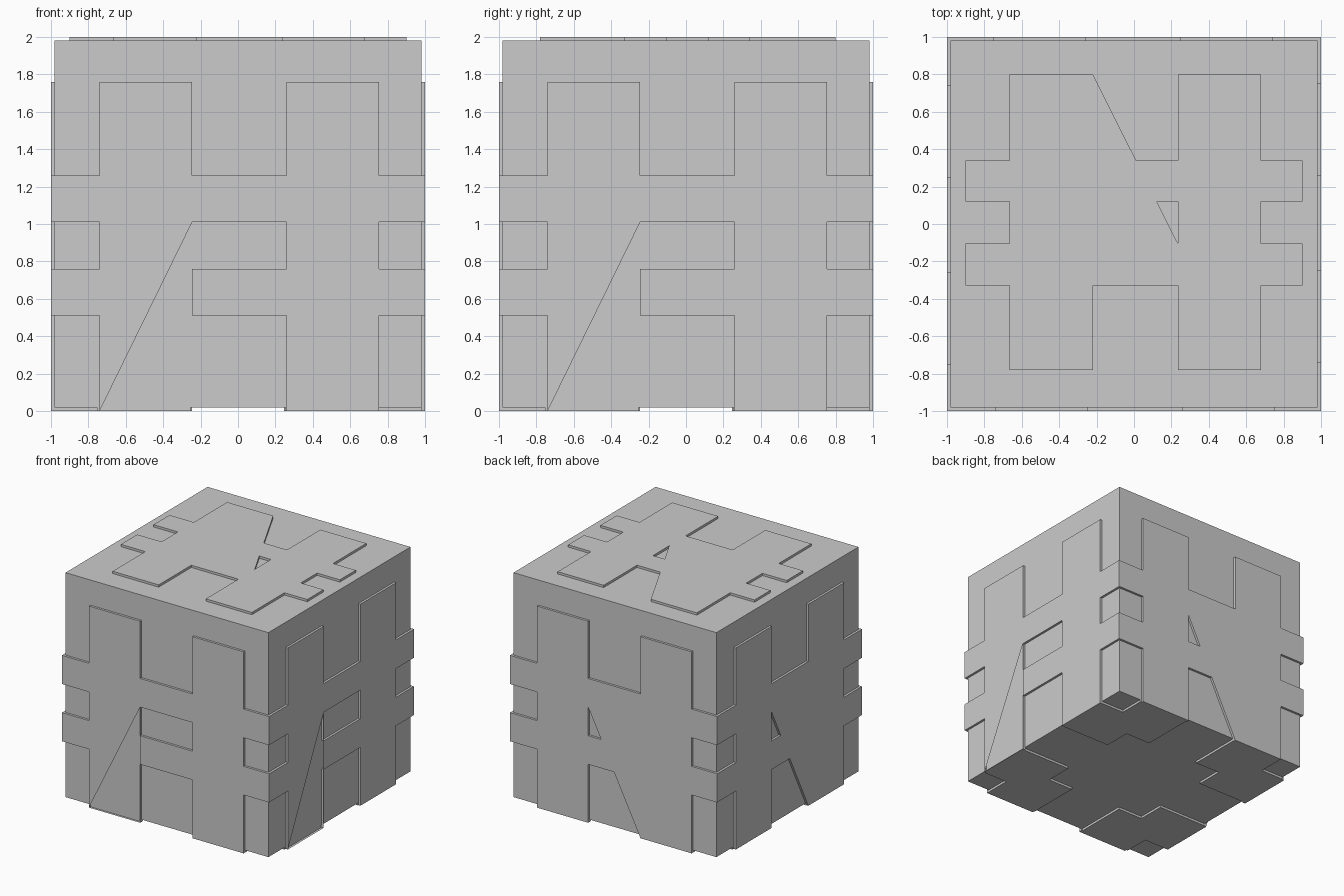
import bpy, bmesh, math
from mathutils import Matrix, Vector

if "Cube" in bpy.data.objects:
    bpy.data.objects.remove(bpy.data.objects["Cube"])

BASE, INSET = 0.98, 0.97          # core half size, depth where reliefs start


def finish(name, bm, matrix):
    bmesh.ops.recalc_face_normals(bm, faces=bm.faces)
    bm.transform(matrix)
    mesh = bpy.data.meshes.new(name)
    bm.to_mesh(mesh)
    bm.free()
    bpy.context.collection.objects.link(bpy.data.objects.new(name, mesh))


def grid(us, vs, z):
    bm = bmesh.new()
    rows = [[bm.verts.new((u, v, z)) for u in us] for v in vs]
    for a, b in zip(rows, rows[1:]):
        for i in range(len(us) - 1):
            bm.faces.new((a[i], a[i + 1], b[i + 1], b[i]))
    return bm


def remove(bm, test):
    doomed = [f for f in bm.faces if test(f)]
    bmesh.ops.delete(bm, geom=doomed, context='FACES')


def raise_faces(bm, height):
    geom = bmesh.ops.extrude_face_region(bm, geom=bm.faces[:])['geom']
    verts = [g for g in geom if isinstance(g, bmesh.types.BMVert)]
    bmesh.ops.translate(bm, verts=verts, vec=(0, 0, height))


def panel(name, us, vs, matrix, open_corner):
    """Crossed-bar relief with a wedge filled in, or with a wedge of its skin open."""
    c = 1 if open_corner else 2
    p, q = (us[c], vs[0]), (us[c + 1], vs[3])
    if not open_corner:
        p, q = (us[c + 1], vs[0]), (us[c], vs[3])
    normal = Vector((abs(q[1] - p[1]), -(q[0] - p[0]) * 1.0, 0))
    origin = Vector((p[0], p[1], INSET))

    def in_wedge(m):
        return (us[c] < m.x < us[c + 1] and m.y < vs[3]
                and (m - origin).dot(Vector((normal.x, normal.y, 0))) > 0)

    def in_bars(m):
        return (us[1] < m.x < us[2] or us[3] < m.x < us[4]
                or vs[1] < m.y < vs[2] or vs[3] < m.y < vs[4])

    bm = grid(us, vs, INSET)
    bmesh.ops.bisect_plane(bm, geom=bm.verts[:] + bm.edges[:] + bm.faces[:],
                           plane_co=origin, plane_no=normal)

    def unused(f):
        m = f.calc_center_median()
        return not (in_bars(m) or (not open_corner and in_wedge(m)))

    remove(bm, unused)
    raise_faces(bm, 1 - INSET)
    bmesh.ops.recalc_face_normals(bm, faces=bm.faces)
    if open_corner:
        remove(bm, lambda f: f.calc_center_median().z > 0.999
               and in_wedge(f.calc_center_median()))
    finish(name, bm, matrix)


# Core block
bm = bmesh.new()
bmesh.ops.create_cube(bm, size=2 * BASE)
finish("core_block", bm, Matrix.Translation((0, 0, 1)))

# Side reliefs: front and right have an open wedge, back and left a filled one
side_u = [-1, -0.74, -0.245, 0.26, 0.755, 1]
side_v = [0, 0.51, 0.76, 1.01, 1.26, 1.76]
for i, name in enumerate(("front", "right", "back", "left")):
    turn = Matrix.Rotation(i * math.pi / 2, 4, 'Z') @ Matrix.Rotation(math.pi / 2, 4, 'X')
    panel(name + "_relief", side_u, side_v, turn, i < 2)

# Smaller top relief
top_u = [-0.9, -0.68, -0.235, 0.22, 0.665, 0.9]
top_v = [-0.8, -0.34, -0.12, 0.105, 0.33, 0.78]
panel("top_relief", top_u, top_v,
      Matrix.Translation((0, 0, 1)) @ Matrix.Rotation(math.pi, 4, 'Z'), False)

# Stepped corner pads underneath
cuts = [0.255, 0.5, 0.755, BASE]
for i, name in enumerate(("back_right", "back_left", "front_left", "front_right")):
    bm = grid(cuts, cuts, 0)

    def corner(f):
        m = f.calc_center_median()
        return (m.x < 0.5 and m.y < 0.5) or (m.x > 0.755 and m.y > 0.755)

    remove(bm, corner)
    raise_faces(bm, 0.03)
    finish(name + "_pad", bm, Matrix.Rotation(i * math.pi / 2, 4, 'Z'))
